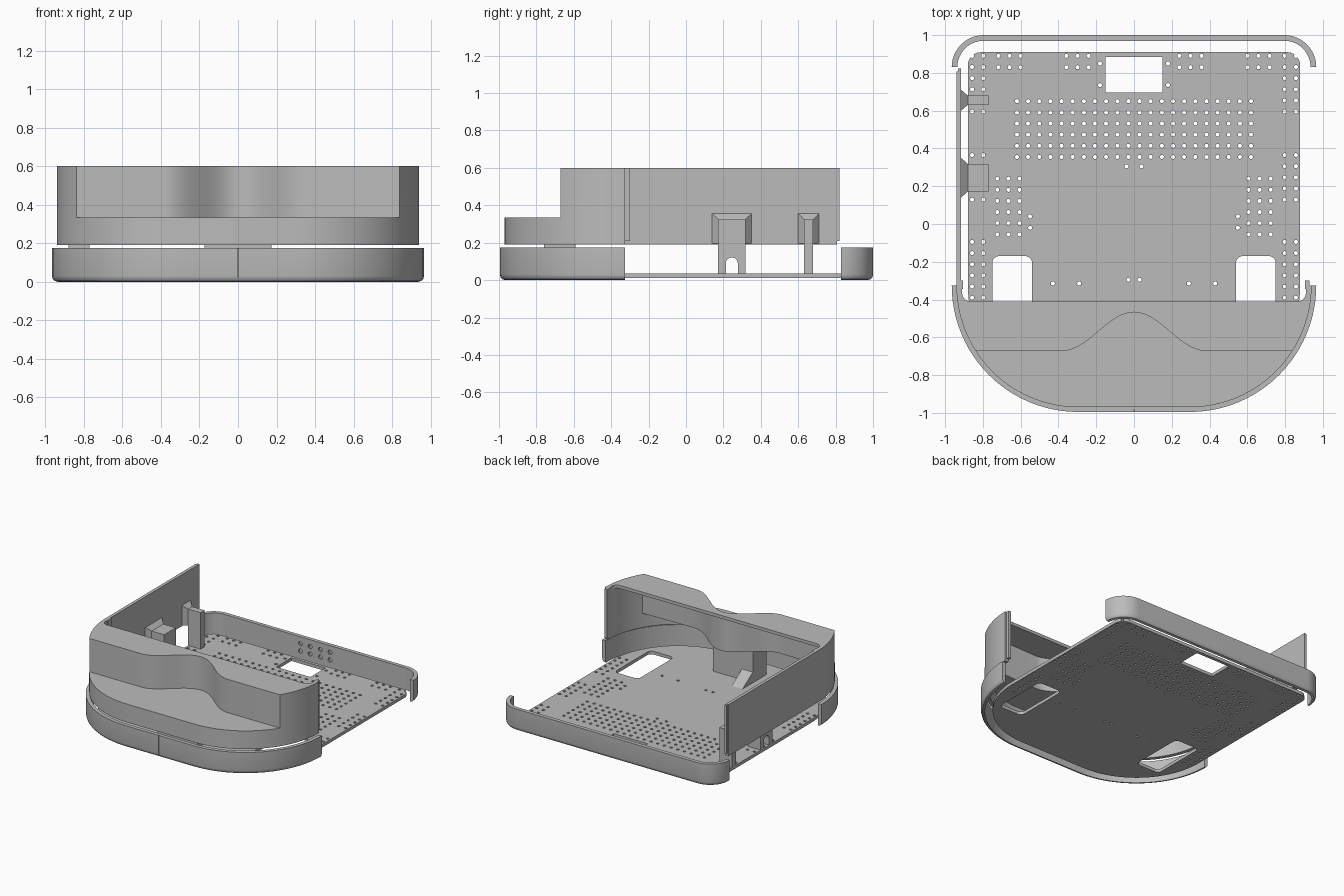
import bpy, bmesh, math
from mathutils import Vector, Matrix

if "Cube" in bpy.data.objects:
    bpy.data.objects.remove(bpy.data.objects["Cube"])

grey = bpy.data.materials.new("light_grey_plastic")
grey.use_nodes = True
grey.diffuse_color = (0.5, 0.5, 0.5, 1)
grey.node_tree.nodes["Principled BSDF"].inputs["Base Color"].default_value = (0.5, 0.5, 0.5, 1)


def finish(name, bm):
    bmesh.ops.recalc_face_normals(bm, faces=bm.faces)
    me = bpy.data.meshes.new(name)
    bm.to_mesh(me)
    bm.free()
    me.materials.append(grey)
    ob = bpy.data.objects.new(name, me)
    bpy.context.collection.objects.link(ob)
    return ob


def loft(name, a, b):
    """Solid between two matching closed rings of 3D points."""
    bm = bmesh.new()
    va, vb = ([bm.verts.new(p) for p in ring] for ring in (a, b))
    bm.faces.new(va)
    bm.faces.new(vb)
    for i in range(len(va)):
        j = (i + 1) % len(va)
        bm.faces.new((va[i], va[j], vb[j], vb[i]))
    return finish(name, bm)


def prism(name, pts, z0, z1):
    return loft(name, [(x, y, z0) for x, y in pts], [(x, y, z1) for x, y in pts])


def side_prism(name, pts, x0, x1):
    return loft(name, [(x0, y, z) for y, z in pts], [(x1, y, z) for y, z in pts])


def rect(x0, x1, y0, y1, r=0):
    if not r:
        return [(x0, y0), (x1, y0), (x1, y1), (x0, y1)]
    pts = []
    for k, (cx, cy) in enumerate(rect(x0 + r, x1 - r, y0 + r, y1 - r)):
        for i in range(7):
            a = math.pi * (1 + k / 2 + i / 12)
            pts.append((cx + r * math.cos(a), cy + r * math.sin(a)))
    return pts


def u_path(cx, cy, r, sign, n=24):
    """Rounded U from the +x end to the -x end."""
    half = [(cx + r * math.cos(i * math.pi / 2 / n), cy + sign * r * math.sin(i * math.pi / 2 / n))
            for i in range(n + 1)]
    return half + [(-x, y) for x, y in reversed(half)]


def cut(ob, cutter):
    mod = ob.modifiers.new("cut", "BOOLEAN")
    mod.operation = "DIFFERENCE"
    mod.solver = "EXACT"
    mod.object = cutter
    bpy.context.view_layer.objects.active = ob
    bpy.ops.object.modifier_apply(modifier=mod.name)
    bpy.data.objects.remove(cutter)


def smooth(ob):
    bpy.ops.object.select_all(action="DESELECT")
    ob.select_set(True)
    bpy.context.view_layer.objects.active = ob
    bpy.ops.object.shade_smooth_by_angle(angle=math.radians(30))


def pins(name, points, r, depth, matrix=Matrix()):
    bm = bmesh.new()
    for p in points:
        bmesh.ops.create_cone(bm, cap_ends=True, segments=10, radius1=r, radius2=r, depth=depth,
                              matrix=Matrix.Translation(Vector(p)) @ matrix)
    return finish(name, bm)


# Bumpers: a round-bottomed strip swept along a U
strip = [(0, 0.175), (0, 0.03), (0.003, 0.016), (0.012, 0.005), (0.03, 0), (0.03, 0.175)]


def bumper(name, cx, cy, r, sign):
    bm = bmesh.new()
    rings = [[bm.verts.new((x, y, z)) for x, y in u_path(cx, cy, r - d, sign)] for d, z in strip]
    for a, b in zip(rings, rings[1:] + rings[:1]):
        for i in range(len(a) - 1):
            bm.faces.new((a[i], a[i + 1], b[i + 1], b[i]))
    bm.faces.new([ring[0] for ring in rings])
    bm.faces.new([ring[-1] for ring in rings])
    return finish(name, bm)


front_bumper = bumper("front_bumper", 0.295, -0.325, 0.67, -1)
cut(front_bumper, prism("seam_cutter", rect(-0.003, 0.003, -1.1, -0.985), 0.025, 0.3))
smooth(front_bumper)
rear_bumper = bumper("rear_bumper", 0.795, 0.83, 0.17, 1)
dimples = [(x, 0.97, z) for x in (-0.13, -0.045, 0.045, 0.13) for z in (0.06, 0.12)]
cut(rear_bumper, pins("dimple_cutter", dimples, 0.018, 0.03, Matrix.Rotation(math.pi / 2, 4, "X")))
smooth(rear_bumper)

# Base plate with windows and a pattern of pin holes
corner = [(x, y) for x, y in rect(-0.88, 0.88, -0.2, 0.91, 0.07) if y > 0.5]
base = prism("base_plate", u_path(0.295, -0.325, 0.585, -1)[::-1] + corner, 0.01, 0.035)
cut(base, prism("rear_window", rect(-0.15, 0.15, 0.695, 0.885), -1, 1))
for x in (-0.645, 0.645):
    cut(base, prism("wheel_window", rect(x - 0.105, x + 0.105, -0.62, -0.17, 0.035), -1, 1))

P = 0.059
holes = [((i - 10.5) * P, 0.355 + j * P) for i in range(22) for j in range(6)]
for s in (-1, 1):
    for top, rows in ((0.89, 6), (0.365, 5), (-0.095, 6)):
        holes += [(s * x, top - j * P) for x in (0.798, 0.857) for j in range(rows)]
    holes += [(s * (0.606 + i * P), 0.24 - j * P) for i in range(3) for j in range(6)]
    holes += [(s * (start + i * P), y) for start in (0.24, 0.6) for i in range(3) for y in (0.83, 0.89)]
    holes += [(s * x, y) for x, y in ((0.55, 0.04), (0.55, -0.02), (0.18, 0.85), (0.18, 0.735),
              (0.04, 0.305), (0.03, -0.295), (0.29, -0.315), (0.43, -0.315))]
cut(base, pins("hole_cutter", [(x, y, 0.02) for x, y in holes], 0.011, 0.1))


# Front cover: hollow stepped shell with a bulge in the riser
def riser(offset):
    w = 0.38
    pts = []
    for i in range(33):
        x = w - 2 * w * i / 32
        pts.append((x, -0.672 + offset + 0.1025 * (1 + math.cos(math.pi * x / w))))
    return pts


cover = prism("front_cover", u_path(0.295, -0.325, 0.645, -1), 0.19, 0.6)
r_out, r_in = riser(0), riser(0.03)
cut(cover, prism("step_cutter", [(2, -2), (2, -0.672)] + r_out + [(-2, -0.672), (-2, -2)], 0.335, 1))
inner = u_path(0.295, -0.325, 0.615, -1)
cut(cover, prism("lower_hollow", [(0.91, 0)] + inner + [(-0.91, 0)], 0, 0.305))
upper = [p for p in inner if p[1] > -0.64]
right, left = [p for p in upper if p[0] > 0], [p for p in upper if p[0] < 0]
cut(cover, prism("upper_hollow", [(0.91, 0)] + right + r_in + left + [(-0.91, 0)], 0.1, 0.575))
cut(cover, prism("roof_cutter", rect(-0.91, 0.91, -0.41, 0, 0.045), 0.1, 1))
smooth(cover)

# Side wall and its joint tabs
prism("side_wall", rect(-0.94, -0.915, -0.325, 0.808), 0.19, 0.6)
prism("wall_rear_tab", rect(-0.933, -0.915, 0.808, 0.822), 0.21, 0.6)
for name, s in (("left_cover_tab", 1), ("right_cover_tab", -1)):
    prism(name, rect(*sorted((s * 0.905, s * 0.928)), -0.345, -0.3), 0.21, 0.6)


# Clips: flared root on the wall and a leg reaching the plate
def clip(name, yc, root, half, notch):
    def ring(x, h, top):
        return [(x, yc + y, z) for y, z in rect(-h, h, 0.195, top)]
    loft(name + "_root", ring(-0.915, root, 0.355), ring(-0.88, half, 0.325))
    pts = [(yc - half, 0.325), (yc - half, 0.035)]
    if notch:
        pts.append((yc - notch, 0.035))
        pts += [(yc - notch * math.cos(math.pi * i / 8), 0.09 + notch * math.sin(math.pi * i / 8))
                for i in range(9)]
        pts.append((yc + notch, 0.035))
    pts += [(yc + half, 0.035), (yc + half, 0.325)]
    side_prism(name + "_leg", pts, -0.88, -0.77)


clip("wide_clip", 0.245, 0.105, 0.073, 0.032)
clip("narrow_clip", 0.655, 0.055, 0.025, 0)

# Centre support under the bulge
prism("centre_post", rect(-0.175, 0.175, -0.76, -0.59), 0.035, 0.31)
side_prism("post_gusset", [(-0.59, 0.035), (-0.46, 0.035), (-0.59, 0.12)], -0.175, -0.08)
